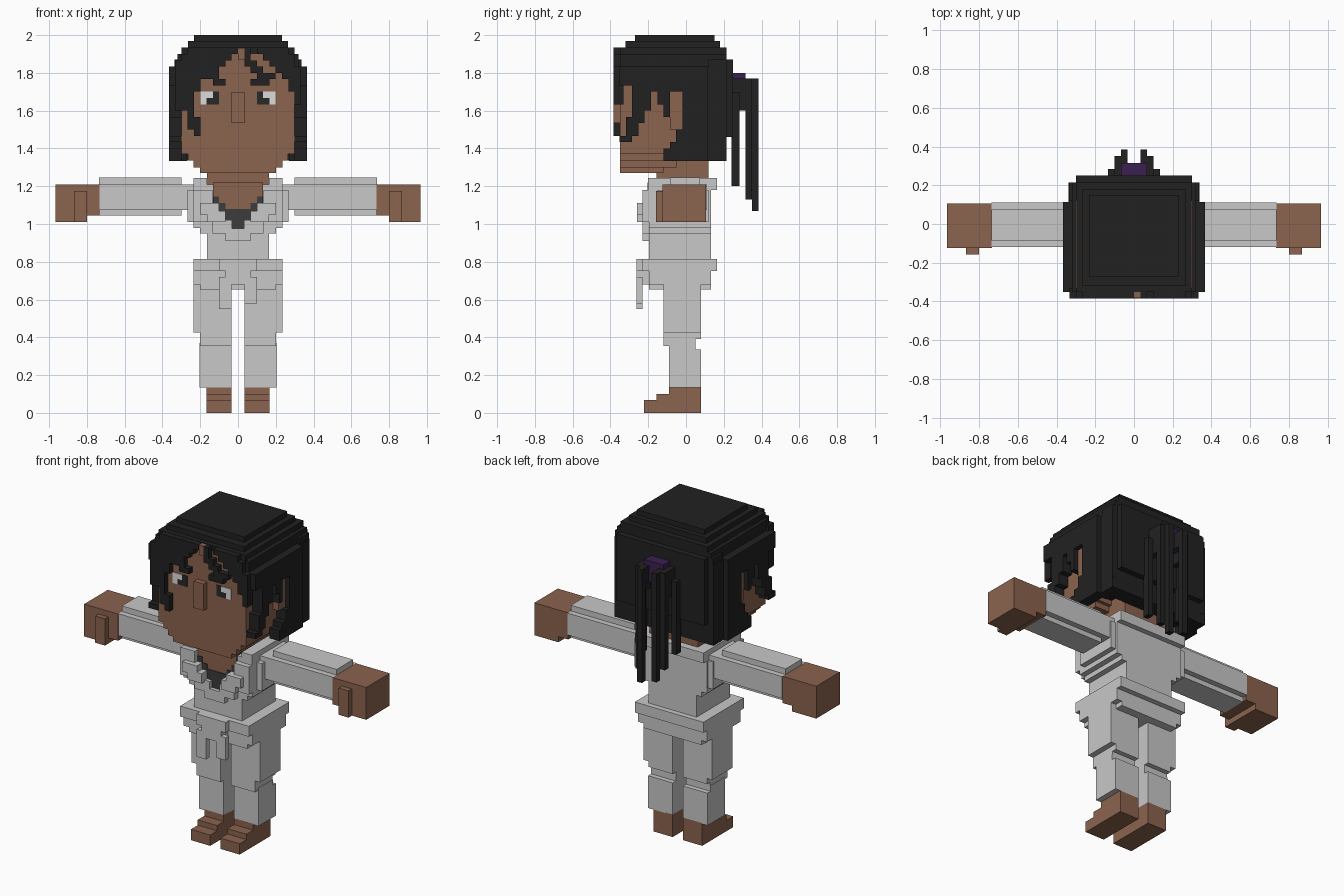
import bpy, bmesh
from mathutils import Vector

U = 0.0333  # size of one block


def mat(name, rgb):
    m = bpy.data.materials.new(name)
    m.diffuse_color = (*rgb, 1)
    return m


SKIN = mat("brown skin", (0.26, 0.125, 0.076))
HAIR = mat("black hair", (0.0155, 0.0155, 0.0155))
CLOTH = mat("light grey cloth", (0.58, 0.58, 0.58))
SHIRT = mat("dark grey shirt", (0.045, 0.045, 0.045))
TIE = mat("purple tie", (0.042, 0.014, 0.08))
WHITE = mat("eye white", (0.72, 0.72, 0.72))
PUPIL = mat("pupil", (0.02, 0.022, 0.022))


def blocks(name, material, boxes, mirror=False):
    """One object from (x0, x1, y0, y1, z0, z1) boxes, optionally mirrored in x."""
    if mirror:
        boxes = boxes + [(-b[1], -b[0], *b[2:]) for b in boxes]
    bm = bmesh.new()
    for x0, x1, y0, y1, z0, z1 in boxes:
        vs = bmesh.ops.create_cube(bm, size=1)["verts"]
        for v in vs:
            v.co = Vector(((x0 + x1) / 2 + v.co.x * (x1 - x0),
                           (y0 + y1) / 2 + v.co.y * (y1 - y0),
                           (z0 + z1) / 2 + v.co.z * (z1 - z0)))
    me = bpy.data.meshes.new(name)
    bm.to_mesh(me)
    bm.free()
    me.materials.append(material)
    ob = bpy.data.objects.new(name, me)
    bpy.context.collection.objects.link(ob)
    return ob


def row(r):
    return 2 - r * U


def front(c0, c1, r0, r1, y0, y1):
    """Block on the front grid: columns from the middle, rows from the top."""
    return (c0 * U, c1 * U, y0, y1, row(r1), row(r0))


def side(c0, c1, r0, r1, x0=0.30, x1=0.366):
    """Block on the side grid: columns from the front, rows from the top."""
    return (x0, x1, -0.385 + c0 * U, -0.385 + c1 * U, row(r1), row(r0))


# Head, chin, neck
blocks("head", SKIN, [
    (-.30, .30, -.35, .12, 1.50, 1.90), (-.30, .30, -.35, .0, 1.37, 1.50),
    (-.265, .265, -.35, -.02, 1.335, 1.37), (-.235, .235, -.35, -.05, 1.30, 1.335),
    (-.20, .20, -.35, -.12, 1.27, 1.30), (0, U, -.383, -.3, 1.87, 1.932)])
blocks("neck", SKIN, [(-.165, .165, -.155, .12, 1.19, 1.42)])
blocks("nose", SKIN, [(-U, U, -.385, -.34, 1.535, 1.70)])
blocks("ears", SKIN, [side(9, 11, 9, 15, .29, .338)], True)

# Eyes as thin plates
blocks("eye_whites", WHITE, [front(-6, -4, 9, 10, -.355, -.349), front(-6, -5, 10, 11, -.355, -.349),
                             front(5, 6, 9, 11, -.355, -.349), front(4, 5, 9, 10, -.355, -.349)])
blocks("pupils", PUPIL, [front(-4, -3, 9, 10, -.355, -.349), front(-5, -3, 10, 11, -.355, -.349),
                         front(3, 4, 9, 10, -.355, -.349), front(3, 5, 10, 11, -.355, -.349)])

# Hair: stepped crown, back and sides
blocks("hair_crown", HAIR, [
    (-.232, .232, -.27, .15, 1.93, 2.0), (-.265, .265, -.32, .18, 1.93, 1.968),
    (-.298, .298, -.35, .215, 1.87, 1.935), (-.32, .32, -.35, .215, 1.835, 1.90)])
blocks("hair_back", HAIR, [
    (-.335, .335, .12, .215, 1.40, 1.87), (-.30, .30, .12, .215, 1.335, 1.40),
    (-.30, .30, .20, .25, 1.46, 1.87), (-.30, .30, 0, .13, 1.40, 1.50)])
blocks("hair_sides", HAIR, [
    side(1, 15, 5, 8), side(3, 15, 8, 9), side(3, 6, 9, 12), side(7, 9, 9, 11),
    side(8, 9, 11, 13), side(3, 5, 12, 13), side(2, 5, 13, 14), side(2, 4, 14, 16),
    side(1, 3, 16, 17), side(11, 15, 9, 15), side(10, 15, 15, 17), side(9, 15, 17, 18),
    side(8, 15, 18, 20), side(14, 18, 5, 18, .30, .338), side(14, 18, 18, 20, .27, .338)], True)

# Fringe: block spans (column start, column end, row start, row end)
fringe = [(-8, 0, 2, 3), (-9, -1, 3, 4), (-10, -2, 4, 5), (-10, -3, 5, 6), (-10, -4, 6, 7),
          (-10, -6, 7, 8), (-4, -2, 7, 8), (-5, -3, 6, 7), (-10, -6, 8, 9), (-10, -7, 9, 11),
          (-10, -8, 11, 12), (-8, -7, 11, 14), (-7, -6, 13, 16), (-8, -7, 14, 15),
          (1, 2, 2, 5), (2, 3, 4, 6), (3, 4, 5, 7), (4, 6, 6, 7), (2, 5, 7, 8),
          (3, 8, 2, 3), (4, 9, 3, 4), (5, 9, 4, 5), (6, 10, 5, 6), (7, 10, 6, 7),
          (8, 10, 7, 9), (9, 10, 9, 11)]
blocks("fringe", HAIR, [front(*f, -.385, -.33) for f in fringe])

# Ponytail
blocks("hair_tie", TIE, [(-.066, .066, .24, .316, 1.67, 1.80)])
blocks("ponytail", HAIR, [
    (.10, .133, .24, .283, 1.20, 1.70), (.067, .10, .24, .35, 1.60, 1.77),
    (.067, .10, .316, .35, 1.13, 1.77), (.033, .067, .25, .385, 1.67, 1.77),
    (.033, .067, .35, .385, 1.07, 1.77),
    (-.10, -.067, .24, .35, 1.60, 1.77), (-.10, -.067, .316, .35, 1.17, 1.77),
    (-.067, -.033, .25, .385, 1.67, 1.77), (-.067, -.033, .35, .385, 1.10, 1.77),
    (-.133, -.10, .24, .283, 1.25, 1.70)])

# Jacket body, collar and lapels
blocks("jacket", CLOTH, [
    (-.165, .165, -.195, .132, .80, 1.20), (-.20, .20, -.195, .132, .95, 1.20),
    (-.235, .235, -.195, .132, .98, 1.21), (-.268, .268, -.15, .12, 1.01, 1.18)])
blocks("collar", CLOTH, [(.165, .235, -.20, .165, 1.18, 1.243), (0, .20, .12, .165, 1.18, 1.243),
                         (.135, .235, -.23, -.18, 1.01, 1.18)], True)
blocks("lapels", CLOTH, [(.10, .20, -.26, -.19, 1.05, 1.11), (.067, .165, -.26, -.19, 1.01, 1.07),
                         (.033, .135, -.23, -.19, .95, 1.02), (0, .067, -.23, -.19, .91, .975)], True)

# Open neckline: skin with a dark shirt below, narrowing downwards
blocks("neckline_skin", SKIN, [(-.133, .133, -.203, -.15, 1.14, 1.22),
                               (-.10, .10, -.203, -.18, 1.11, 1.15),
                               (-.067, .067, -.203, -.18, 1.075, 1.12)])
blocks("shirt", SHIRT, [(.10, .133, -.207, -.19, 1.08, 1.145), (.067, .10, -.207, -.19, 1.045, 1.11),
                        (0, .067, -.207, -.19, 1.01, 1.08), (0, .035, -.207, -.19, .975, 1.02)], True)

# Belt, knot, tails and jacket skirt
blocks("belt", CLOTH, [(-.235, .235, -.23, .165, .75, .815), (-.10, .10, -.263, -.2, .75, .815)])
blocks("jacket_skirt", CLOTH, [(-.235, .235, -.195, .132, .68, .76), (-.20, .20, -.195, .132, .652, .69)])
blocks("belt_tails", CLOTH, [(-.10, -.035, -.263, -.23, .55, .72), (.035, .10, -.263, -.23, .58, .72),
                             (-.067, .067, -.263, -.19, .68, .76)])

# Legs and feet
blocks("trouser_legs", CLOTH, [
    (.035, .235, -.12, .08, .425, .70), (.035, .20, -.12, .08, .39, .43),
    (.035, .20, -.12, .05, .355, .40), (.035, .203, -.09, .08, .135, .335),
    (.035, .203, -.09, .05, .33, .37)], True)
blocks("feet", SKIN, [(.035, .167, -.09, .08, 0, .14), (.035, .167, -.155, -.08, 0, .10),
                      (.035, .167, -.222, -.14, 0, .067)], True)

# Sleeves and hands
blocks("sleeves", CLOTH, [(.20, .735, -.12, .11, 1.075, 1.21), (.30, .735, -.085, .075, 1.045, 1.245)], True)
blocks("hands", SKIN, [(.80, .965, -.125, .105, 1.01, 1.21), (.733, .81, -.125, .105, 1.045, 1.21),
                       (.80, .867, -.158, -.11, 1.01, 1.175)], True)
